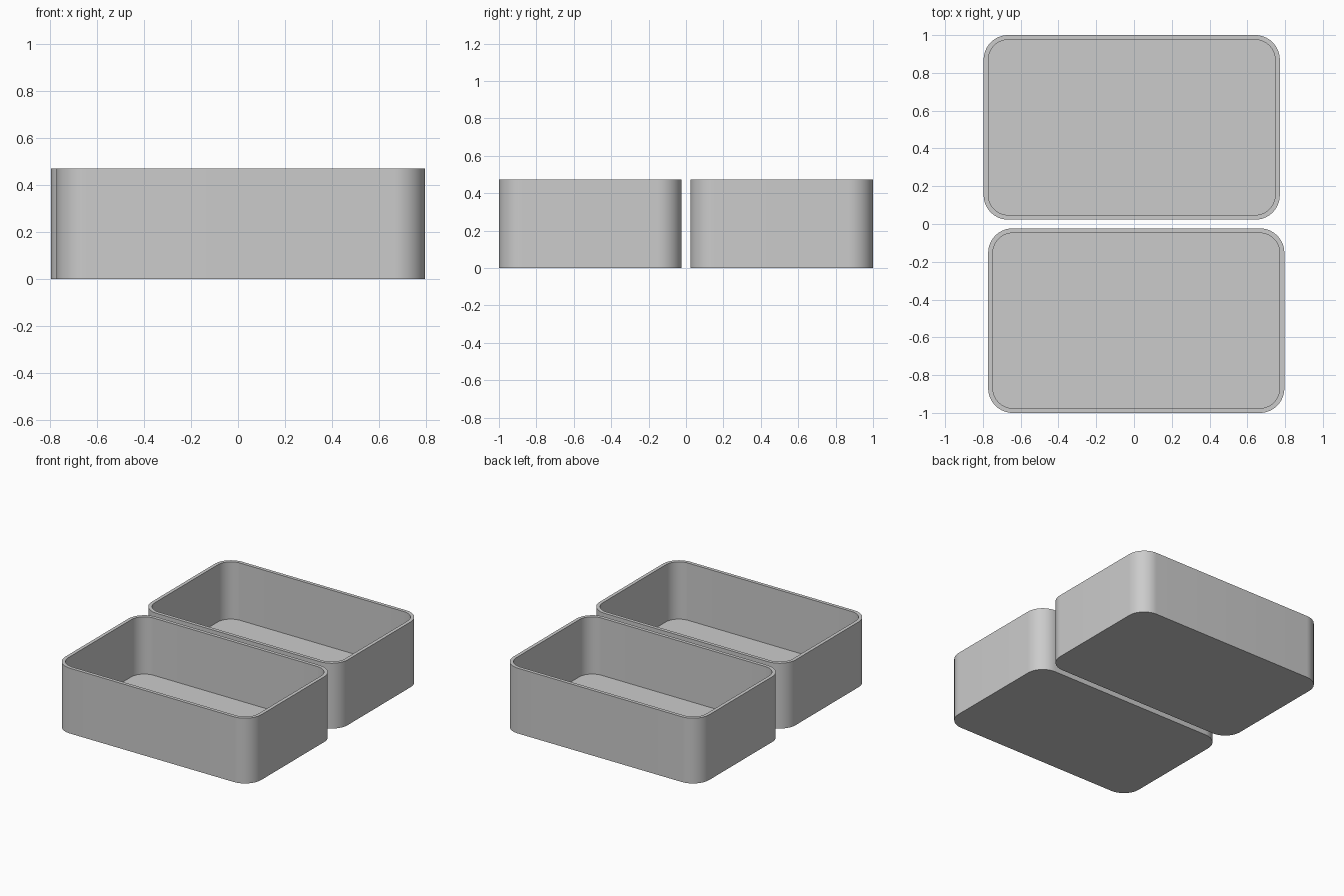
import bpy, bmesh, math

if "Cube" in bpy.data.objects:
    bpy.data.objects.remove(bpy.data.objects["Cube"])

WIDTH, DEPTH, HEIGHT = 1.568, 0.977, 0.472
WALL, FLOOR, RADIUS, STEPS = 0.025, 0.058, 0.13, 16

grey = bpy.data.materials.new("light grey")
grey.diffuse_color = (0.6, 0.6, 0.6, 1)
grey.use_nodes = True
grey.node_tree.nodes["Principled BSDF"].inputs["Base Color"].default_value = grey.diffuse_color


def rounded_loop(bm, inset, z):
    """Ring of vertices around a rounded rectangle."""
    r = RADIUS - inset
    ring = []
    for i, (sx, sy) in enumerate([(1, 1), (-1, 1), (-1, -1), (1, -1)]):
        cx, cy = sx * (WIDTH / 2 - RADIUS), sy * (DEPTH / 2 - RADIUS)
        for k in range(STEPS + 1):
            a = math.pi / 2 * (i + k / STEPS)
            ring.append(bm.verts.new((cx + r * math.cos(a), cy + r * math.sin(a), z)))
    return ring


def open_tray(name, x, y):
    bm = bmesh.new()
    # outer wall, rim and inner wall as one run of rings
    rings = [rounded_loop(bm, inset, z) for inset, z in
             [(0, 0), (0, HEIGHT), (WALL, HEIGHT), (WALL, FLOOR)]]
    n = len(rings[0])
    for low, high in zip(rings, rings[1:]):
        for j in range(n):
            k = (j + 1) % n
            bm.faces.new((low[j], low[k], high[k], high[j]))
    # underside and inner floor
    bm.faces.new(rings[0][::-1])
    bm.faces.new(rings[-1])
    mesh = bpy.data.meshes.new(name)
    bm.to_mesh(mesh)
    bm.free()
    mesh.materials.append(grey)
    tray = bpy.data.objects.new(name, mesh)
    tray.location = (x, y, 0)
    bpy.context.collection.objects.link(tray)
    bpy.ops.object.select_all(action='DESELECT')
    tray.select_set(True)
    bpy.context.view_layer.objects.active = tray
    bpy.ops.object.shade_smooth_by_angle(angle=math.radians(30))


# two trays side by side, slightly staggered
open_tray("front_tray", 0.012, -(1 - DEPTH / 2))
open_tray("back_tray", -0.012, 1 - DEPTH / 2)
